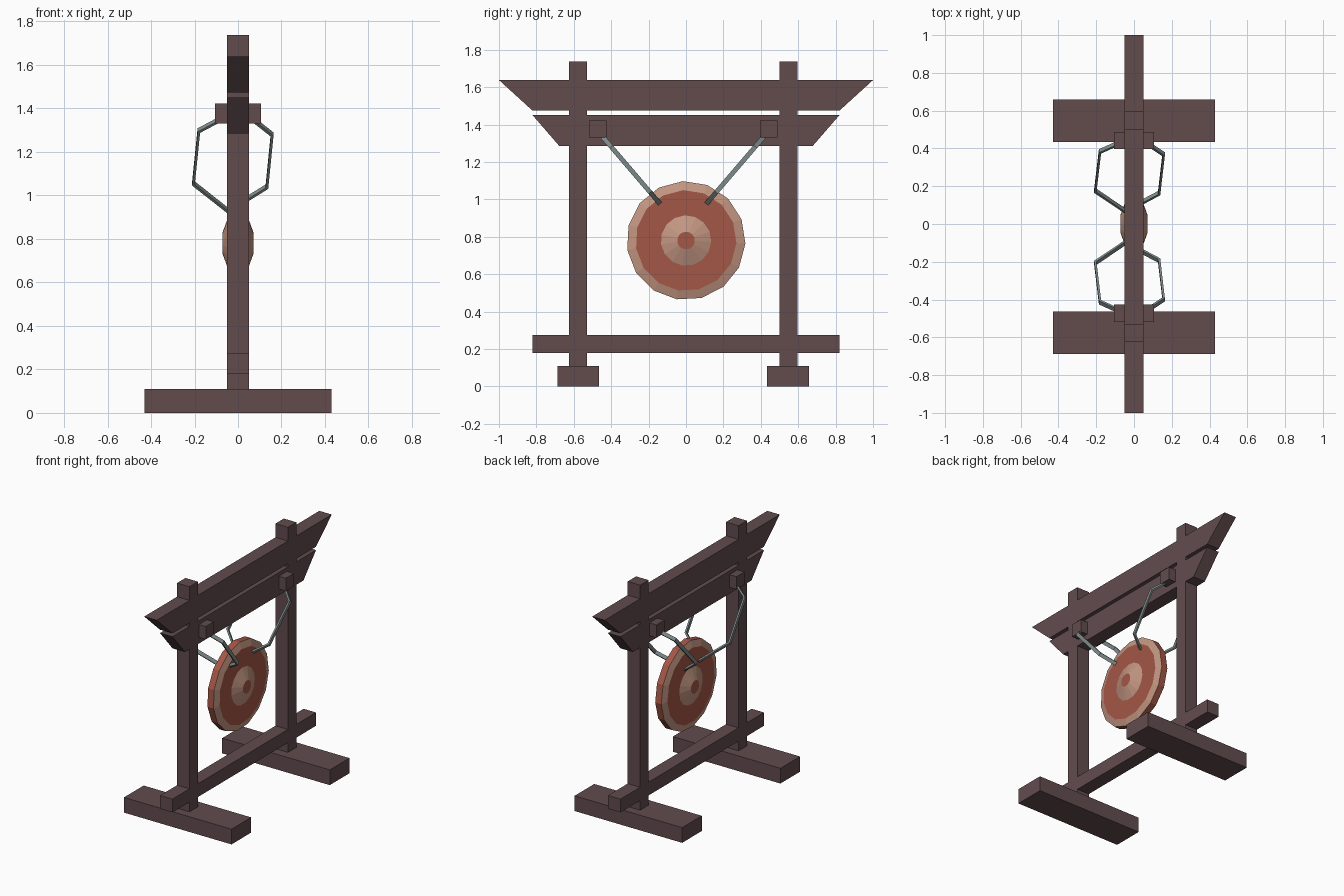
import bpy, bmesh, math
from mathutils import Vector

if "Cube" in bpy.data.objects:
    bpy.data.objects.remove(bpy.data.objects["Cube"])


def material(name, rgb):
    m = bpy.data.materials.new(name)
    m.diffuse_color = (*rgb, 1)
    m.use_nodes = True
    m.node_tree.nodes["Principled BSDF"].inputs["Base Color"].default_value = m.diffuse_color
    return m


WOOD = material("dark_wood", (0.122, 0.072, 0.076))
RED = material("copper_red", (0.367, 0.095, 0.063))
TAN = material("pale_copper", (0.546, 0.305, 0.223))
CORD = material("grey_strap", (0.22, 0.265, 0.265))
MID = -0.015  # the frame's mirror plane in y


def finish(name, bm, *mats):
    bmesh.ops.recalc_face_normals(bm, faces=bm.faces)
    mesh = bpy.data.meshes.new(name)
    bm.to_mesh(mesh)
    bm.free()
    for m in mats:
        mesh.materials.append(m)
    obj = bpy.data.objects.new(name, mesh)
    bpy.context.collection.objects.link(obj)
    return obj


def beam(name, half_x, z0, z1, y0, y1, top0=None, top1=None):
    """Extrude a (y, z) trapezoid across x."""
    top0 = y0 if top0 is None else top0
    top1 = y1 if top1 is None else top1
    bm = bmesh.new()
    prof = [(y0, z0), (y1, z0), (top1, z1), (top0, z1)]
    face = bm.faces.new([bm.verts.new((-half_x, y, z)) for y, z in prof])
    ext = bmesh.ops.extrude_face_region(bm, geom=[face])
    moved = [v for v in ext["geom"] if isinstance(v, bmesh.types.BMVert)]
    bmesh.ops.translate(bm, verts=moved, vec=(2 * half_x, 0, 0))
    return finish(name, bm, WOOD)


def strap(name, side):
    """Flat closed band looped in a tilted plane, from peg to gong."""
    path = [(-0.04, 1.372), (-0.18, 1.298), (-0.205, 1.055), (-0.015, 0.905),
            (0.015, 0.967), (0.133, 1.04), (0.157, 1.28), (0.04, 1.372)]
    stretch = 1.317  # in-plane length per unit of height
    pts = [Vector((x, (z - 0.978) * stretch)) for x, z in path]
    normal = Vector((0, side * 0.759, -0.651)) * 0.0125
    bm = bmesh.new()
    rings = []
    for i, p in enumerate(pts):
        a = (p - pts[i - 1]).normalized()
        b = (pts[(i + 1) % len(pts)] - p).normalized()
        na, nb = Vector((-a.y, a.x)), Vector((-b.y, b.x))
        m = (na + nb).normalized()
        m *= 0.006 / max(m.dot(na), 0.6)
        ring = []
        for off, w in ((m, 1), (m, -1), (-m, -1), (-m, 1)):
            q = p + off
            z = q.y / stretch
            pos = Vector((q.x, MID + side * (0.125 + z * 0.857), z + 0.978))
            ring.append(bm.verts.new(pos + normal * w))
        rings.append(ring)
    for i, ring in enumerate(rings):
        nxt = rings[(i + 1) % len(rings)]
        for j in range(4):
            k = (j + 1) % 4
            bm.faces.new((ring[j], ring[k], nxt[k], nxt[j]))
    return finish(name, bm, CORD)


# Mirrored pairs: feet, posts, strap pegs and straps
for label, s in (("left", -1), ("right", 1)):
    def pair(name, half_x, z0, z1, centre, half_y):
        c = MID + s * centre
        beam(f"{label}_{name}", half_x, z0, z1, c - half_y, c + half_y)
    pair("foot", 0.43, 0.0, 0.11, 0.561, 0.112)
    pair("post", 0.05, 0.11, 1.737, 0.562, 0.048)
    pair("peg", 0.105, 1.33, 1.423, 0.457, 0.046)
    strap(f"{label}_strap", s)

# Cross beams, slightly thinner than the posts to avoid coincident faces
beam("lower_beam", 0.0497, 0.18, 0.276, -0.82, 0.82)
beam("middle_beam", 0.0497, 1.285, 1.45, -0.677, 0.677, -0.82, 0.82)
beam("top_beam", 0.0497, 1.474, 1.638, -0.82, 0.82, -1, 1)

# Gong: fifteen-sided lathe, alike on both sides
SIDES = 15
half = [(0.072, 0.047), (0.04, 0.135), (0.04, 0.27), (0.024, 0.318)]
profile = half + [(-x, r) for x, r in reversed(half)]
band_colour = [1, 0, 1, 0, 1, 0, 1]  # boss, disc, bevel, edge and back again
bm = bmesh.new()
rings = []
for x, r in profile:
    angles = [math.radians(-3) + math.tau * i / SIDES for i in range(SIDES)]
    rings.append([bm.verts.new((x, r * math.cos(a), 0.78 + r * math.sin(a)))
                  for a in angles])
for ra, rb, col in zip(rings, rings[1:], band_colour):
    for i in range(SIDES):
        k = (i + 1) % SIDES
        bm.faces.new((ra[i], ra[k], rb[k], rb[i])).material_index = col
bm.faces.new(rings[0])
bm.faces.new(rings[-1])
finish("gong", bm, RED, TAN)
